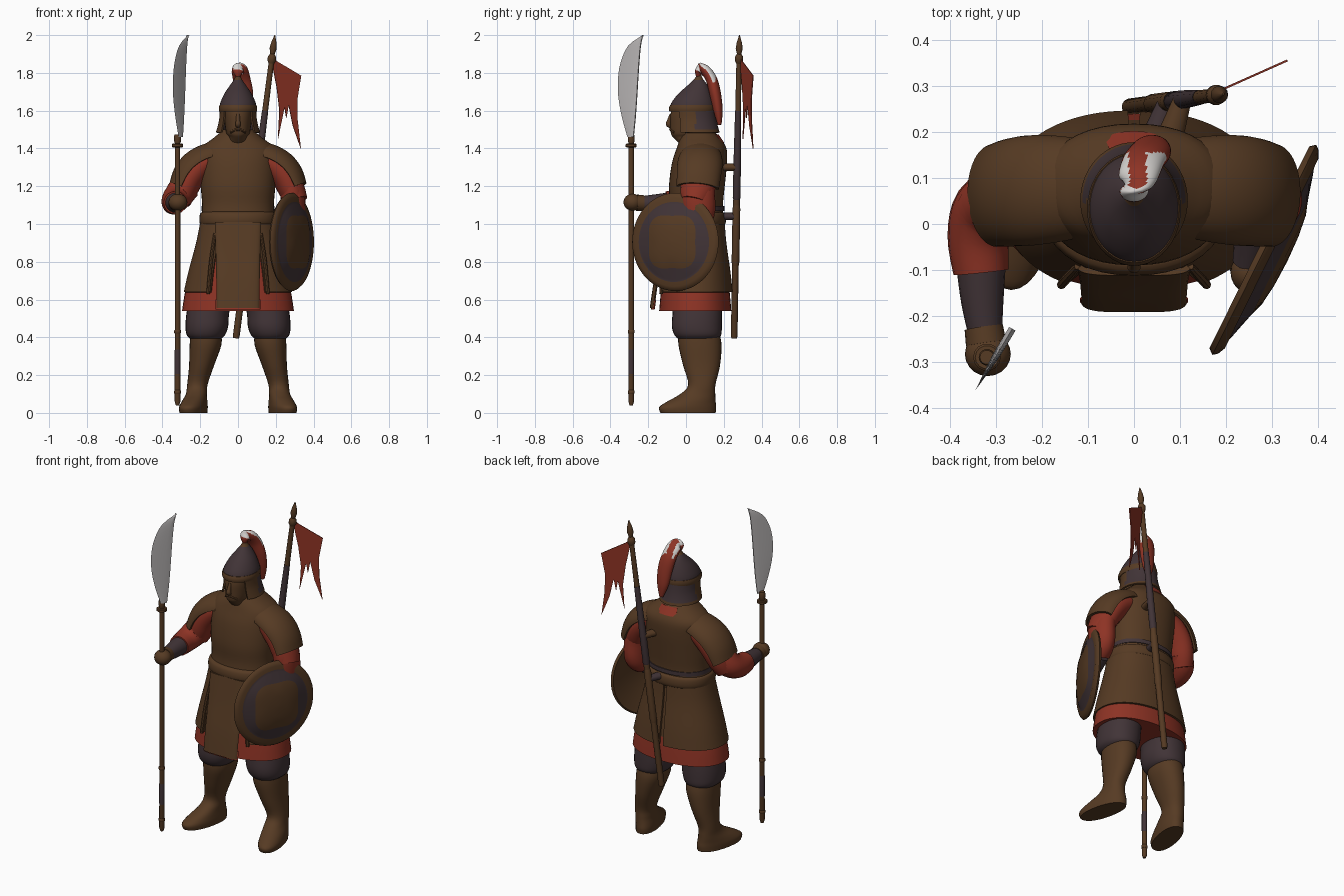
import bpy, bmesh, math
from mathutils import Vector as V

def material(name, rgb):
    m = bpy.data.materials.new(name)
    m.diffuse_color = (*rgb, 1)
    return m

BROWN = material("leather_brown", (0.093, 0.043, 0.017))
PURPLE = material("dark_purple", (0.053, 0.034, 0.038))
RED = material("cloth_red", (0.27, 0.033, 0.018))
STEEL = material("steel_grey", (0.50, 0.48, 0.48))
WHITE = material("plume_white", (0.66, 0.64, 0.62))

def finish(name, bm, mats, rule=None, thick=0, angle=40):
    bmesh.ops.recalc_face_normals(bm, faces=bm.faces)
    if thick:
        bmesh.ops.solidify(bm, geom=bm.faces[:], thickness=thick)
        bmesh.ops.recalc_face_normals(bm, faces=bm.faces)
    bm.normal_update()
    if rule:
        for f in bm.faces:
            f.material_index = rule(f.calc_center_median(), f.normal)
    me = bpy.data.meshes.new(name)
    bm.to_mesh(me)
    bm.free()
    for m in (mats if isinstance(mats, list) else [mats]):
        me.materials.append(m)
    me.shade_smooth()
    me.set_sharp_from_angle(angle=math.radians(angle))
    ob = bpy.data.objects.new(name, me)
    bpy.context.collection.objects.link(ob)
    return ob

def resample(rows, k):
    """Smooth (Catmull-Rom) interpolation of rows of numbers."""
    out = []
    for i in range(len(rows) - 1):
        a, b, c, d = rows[max(i-1, 0)], rows[i], rows[i+1], rows[min(i+2, len(rows)-1)]
        for j in range(k):
            t = j / k
            out.append([0.5*(2*q + (r-p)*t + (2*p-5*q+4*r-s)*t*t + (3*q-p-3*r+s)*t**3)
                        for p, q, r, s in zip(a, b, c, d)])
    return out + [list(rows[-1])]

def skin(name, rings, mats, closed=True, side=1, **kw):
    bm = bmesh.new()
    vs = [[bm.verts.new((p[0]*side, p[1], p[2])) for p in r] for r in rings]
    n = len(vs[0])
    for a, b in zip(vs, vs[1:]):
        for i in range(n if closed else n - 1):
            j = (i + 1) % n
            bm.faces.new((a[i], a[j], b[j], b[i]))
    if closed:
        bm.faces.new(vs[0])
        bm.faces.new(vs[-1])
    return finish(name, bm, mats, **kw)

def angles(arc, n):
    if arc:
        return [math.radians(arc[0] + (arc[1]-arc[0])*i/n) for i in range(n+1)]
    return [2*math.pi*i/n for i in range(n)]

def loft(name, rows, mats, arc=None, n=40, power=2.2, k=4, **kw):
    """Horizontal rings: (z, centre x, half width, front y, back y, skew)."""
    rings = []
    for row in resample([tuple(r) + (0,)*(6-len(r)) for r in rows], k):
        z, cx, rx, yf, yb, sk = row
        ring = []
        for a in angles(arc, n):
            c, s = math.cos(a), math.sin(a)
            y = math.copysign(abs(s)**(2/power), s)*(yb-yf)/2
            ring.append((cx + rx*math.copysign(abs(c)**(2/power), c) - sk*y, (yf+yb)/2 + y, z))
        rings.append(ring)
    return skin(name, rings, mats, closed=arc is None, **kw)

def tube(name, rows, mats, ref=(0, 1, 0), arc=None, n=20, k=4, **kw):
    """Rings along a path: (x, y, z, radius, other radius)."""
    pts = resample([tuple(r) + (r[3],)*(5-len(r)) for r in rows], k)
    rings = []
    for i, p in enumerate(pts):
        t = V(pts[min(i+1, len(pts)-1)][:3]) - V(pts[max(i-1, 0)][:3])
        u = t.cross(V(ref)).normalized()
        w = u.cross(t).normalized()
        rings.append([V(p[:3]) + u*p[3]*math.cos(a) + w*p[4]*math.sin(a) for a in angles(arc, n)])
    return skin(name, rings, mats, closed=arc is None, **kw)

def ball(name, c, r, mat):
    bm = bmesh.new()
    bmesh.ops.create_uvsphere(bm, u_segments=20, v_segments=12, radius=1)
    for v in bm.verts:
        v.co = V([c[i] + v.co[i]*r[i] for i in range(3)])
    return finish(name, bm, mat)

# Torso, belt roll and collar
loft("torso", [(0.98, 0, .20, -.10, .20), (1.09, 0, .19, -.085, .195), (1.2, 0, .197, -.09, .205),
               (1.32, 0, .20, -.075, .217), (1.40, 0, .195, -.05, .214), (1.455, 0, .13, -.03, .18),
               (1.50, 0, .075, .0, .14)], BROWN)
loft("belt", [(0.99, 0, .195, -.10, .20), (1.005, 0, .203, -.11, .21), (1.03, 0, .205, -.112, .212),
              (1.055, 0, .20, -.105, .206), (1.065, 0, .185, -.09, .19)], BROWN, k=3)
loft("back_sash", [(1.07, 0, .192, -.09, .203), (1.095, 0, .192, -.09, .203)], PURPLE, arc=(-10, 190), thick=.005, k=1)
loft("red_collar", [(1.43, 0, .12, -.02, .202), (1.475, 0, .10, -.01, .172)], RED, arc=(60, 120), thick=.008, k=1)

# Skirts: the robe is only red where it shows below and at the front slits
loft("red_robe", [(1.0, 0, .185, -.085, .185), (.8, 0, .235, -.115, .212), (.65, 0, .278, -.132, .23),
                  (.54, 0, .296, -.142, .24)], [RED, BROWN],
     rule=lambda c, m: int((c.z > .68 and c.y > .1) or c.z > .84))
loft("front_apron", [(1.01, 0, .125, -.112, -.05), (.85, 0, .12, -.14, -.07), (.7, 0, .117, -.17, -.1),
                     (.555, 0, .116, -.192, -.12)], BROWN, arc=(-165, -15), n=16, power=4, thick=.012)
loft("apron_lining", [(.6, 0, .12, -.178, -.11), (.548, 0, .12, -.186, -.118)], RED,
     arc=(-165, -15), n=16, power=4, thick=.006, k=1)
for s, tag in ((1, "left"), (-1, "right")):
    loft(tag + "_skirt_flap", [(1.01, 0, .20, -.105, .205), (.9, 0, .222, -.122, .214),
                               (.75, 0, .262, -.14, .235), (.64, 0, .287, -.152, .247)],
         BROWN, arc=(-62, 88), thick=.012, side=s)
    # Hanging strap beside the apron
    tube(tag + "_flap_edge", [(.122, -.092, .95, .008), (.143, -.115, .8, .010), (.158, -.132, .63, .010)],
         BROWN, n=8, side=s)
    # Legs
    loft(tag + "_trouser", [(.66, .13, .12, -.06, .19), (.54, .158, .113, -.07, .19), (.46, .165, .113, -.075, .19),
                            (.41, .17, .10, -.06, .185), (.385, .17, .07, -.03, .16)], PURPLE, n=28, side=s)
    loft(tag + "_boot", [(.43, .17, .08, -.04, .175), (.36, .172, .084, -.04, .188), (.25, .193, .066, -.015, .18),
                         (.15, .215, .054, .012, .156), (.10, .22, .056, -.03, .155, .05),
                         (.06, .23, .064, -.10, .157, .16), (.03, .236, .068, -.142, .16, .2),
                         (.0, .236, .066, -.135, .157, .2)], BROWN, n=28, side=s)
    # Shoulder flap
    tube(tag + "_shoulder_flap", [(.07, .08, 1.37, .075, .10), (.16, .077, 1.346, .08, .115),
                                  (.225, .073, 1.308, .082, .12), (.27, .068, 1.255, .078, .117),
                                  (.302, .062, 1.19, .066, .112)],
         BROWN, arc=(-88, 88), n=24, thick=.014, side=s)
    # Upper sleeve
    tube(tag + "_upper_sleeve", [(.10, .077, 1.355, .06, .09), (.19, .075, 1.315, .075, .10), (.25, .07, 1.25, .075, .10),
                                 (.285, .06, 1.18, .07, .09), (.31, .045, 1.12, .06, .07)], RED, side=s)

# Right arm holding the polearm
tube("right_red_sleeve", [(-.28, .06, 1.2, .07, .085), (-.32, .03, 1.145, .075), (-.338, -.03, 1.118, .068),
                          (-.333, -.105, 1.113, .06)], RED, ref=(0, 0, 1))
tube("right_forearm", [(-.333, -.09, 1.113, .054), (-.33, -.17, 1.11, .046), (-.323, -.245, 1.11, .036)],
     PURPLE, ref=(0, 0, 1))
ball("right_hand", (-.318, -.283, 1.115), (.05, .048, .045), BROWN)
tube("right_cuff", [(-.327, -.225, 1.11, .042), (-.322, -.26, 1.112, .044)], BROWN, ref=(0, 0, 1), k=1)

# Left arm behind the shield
tube("left_red_sleeve", [(.275, .062, 1.22, .06, .09), (.29, .062, 1.15, .066, .092), (.29, .065, 1.05, .064, .085),
                         (.275, .03, .985, .055)], RED)
tube("left_forearm", [(.272, .03, .99, .048), (.262, -.03, .95, .044), (.25, -.085, .92, .036)], PURPLE)
ball("left_hand", (.25, -.105, .91), (.04, .045, .045), BROWN)

# Shield: revolved about its outward normal
nrm, tan = V((.897, -.443, 0)), V((.443, .897, 0))
prof = [(.004, .052), (.06, .050), (.11, .044), (.152, .034), (.20, .018), (.212, .014), (.235, .014), (.252, .006),
        (.26, -.004), (.25, -.016), (.2, -.004), (.12, .018), (.004, .03)]
rings = []
for i, (r, h) in enumerate(prof):
    ring = []
    for a in angles(None, 56):
        q = r*(1 - .09*math.cos(4*a)*(i == 3))
        ring.append(V((.287, -.058, .905)) + tan*q*.98*math.cos(a) + V((0, 0, q*math.sin(a))) + nrm*h)
    rings.append(ring)
shield = skin("shield", rings, [BROWN, PURPLE])
for f in shield.data.polygons:
    f.material_index = int(56*3 <= f.index < 56*5)

# Head and face
loft("head", [(1.40, 0, .065, -.01, .11), (1.455, 0, .05, -.065, .11), (1.48, 0, .062, -.08, .12), (1.53, 0, .07, -.083, .13),
              (1.58, 0, .075, -.082, .135), (1.63, 0, .075, -.07, .13)], BROWN, n=28)
tube("nose", [(0, -.078, 1.58, .009), (0, -.089, 1.545, .012), (0, -.092, 1.528, .015), (0, -.08, 1.515, .010)],
     BROWN, ref=(1, 0, 0), n=10)
tube("mouth_beard", [(-.04, -.064, 1.485, .006), (0, -.080, 1.502, .009), (.04, -.064, 1.485, .006)],
     BROWN, ref=(0, 0, 1), n=8)

# Helmet
loft("helmet_dome", [(1.60, 0, .098, -.085, .152), (1.64, 0, .094, -.078, .150), (1.69, 0, .072, -.04, .135),
                     (1.735, 0, .042, .01, .115), (1.77, 0, .018, .046, .088), (1.80, 0, .008, .06, .078)],
     [PURPLE, BROWN], power=2, rule=lambda c, m: int(c.z > 1.765))
loft("helmet_band", [(1.595, 0, .099, -.088, .153), (1.612, 0, .102, -.091, .156), (1.63, 0, .098, -.084, .153)],
     BROWN, power=2, k=2)
loft("neck_guard", [(1.615, 0, .096, -.08, .153), (1.56, 0, .099, -.075, .16), (1.52, 0, .107, -.075, .168),
                    (1.485, 0, .117, -.075, .178)], [PURPLE, BROWN], arc=(-40, 220), power=2, thick=.010,
     rule=lambda c, m: int(c.z < 1.497 or c.y < .05))

# Plume: white crest line over red
tube("plume", [(0, .065, 1.78, .012), (.0, .07, 1.812, .032, .022), (.008, .10, 1.815, .043, .027),
               (.02, .135, 1.765, .046, .03), (.034, .155, 1.69, .046, .03), (.04, .17, 1.6, .036, .024),
               (.045, .178, 1.525, .012, .010)], [RED, WHITE], ref=(0, 1, 0.3), n=36, k=8,
     rule=lambda c, m: int(c.z > 1.75 and c.y < .155 and m.z > .2 and (c.y < .08 or abs(c.x - .008) > .019)))

# Polearm
PX, PY = -.32, -.29
tube("polearm_shaft", [(PX, PY, .04, .009), (PX, PY, .06, .015), (PX, PY, 1.46, .014)], BROWN, k=1, n=14)
for z, h, r, m in ((.42, .02, .018, BROWN), (.1, .02, .018, BROWN), (1.405, .02, .03, BROWN), (1.43, .045, .018, BROWN),
                   (.18, .18, .0155, PURPLE)):
    tube("shaft_ring", [(PX, PY, z, r*.85), (PX, PY, z + h*.2, r), (PX, PY, z + h*.8, r), (PX, PY, z + h, r*.85)],
         m, k=1, n=14)
edge = [(-.31, 1.46), (-.338, 1.56), (-.358, 1.67), (-.36, 1.77), (-.345, 1.86), (-.305, 1.945), (-.228, 2.0)]
spine = [(-.278, 1.46), (-.268, 1.56), (-.26, 1.67), (-.254, 1.77), (-.248, 1.86), (-.24, 1.945), (-.228, 1.999)]
rings = []
for (e, z), (b, z2) in zip(resample(edge, 3), resample(spine, 3)):
    ring = []
    for f, w in ((0, 0), (.7, .008), (1, .004), (1, -.004), (.7, -.008)):
        y = e + (b - e)*f
        ring.append((PX + .018 + (y - PY)*.6 + w*.86, y - w*.5, z + (z2 - z)*f))
    rings.append(ring)
skin("polearm_blade", rings, STEEL, angle=60)

# Banner pole on the back
def on_pole(z):
    t = (z - .4)/1.6
    return (-.01 + .205*t, .255 + .028*t, z)

def pole_part(name, spec, mat):
    tube(name, [(*on_pole(z), r) for z, r in spec], mat, k=1, n=14)

pole_part("banner_pole", [(.395, .015), (.41, .018), (1.2, .018), (1.87, .014)], BROWN)
pole_part("pole_wrap_lower", [(.78, .018), (.8, .021), (1.08, .021), (1.1, .018)], BROWN)
pole_part("pole_wrap_upper", [(1.13, .018), (1.14, .021), (1.34, .020), (1.6, .0165)], PURPLE)
pole_part("pole_finial", [(1.85, .015), (1.865, .022), (1.885, .022), (1.9, .012), (1.93, .019), (1.96, .014), (2.0, .002)], BROWN)
for z, m in ((1.04, PURPLE), (1.3, BROWN)):
    x, y, _ = on_pole(z)
    tube("pole_strap", [(x - .03, .18, z, .03, .02), (x, y, z, .02)], m, ref=(0, 0, 1), k=1, n=12)

# Swallow-tailed banner
outline = [(0, 1.885), (.2, 1.86), (1, 1.785), (.87, 1.66), (.88, 1.55), (.99, 1.40), (.72, 1.52), (.58, 1.63),
           (.5, 1.56), (.44, 1.62), (.22, 1.45), (.27, 1.6), (.18, 1.72), (.06, 1.82)]
bm = bmesh.new()
flag = bm.faces.new([bm.verts.new((.178 + .157*u, .286 + .07*u - .002, z)) for u, z in outline])
moved = bmesh.ops.extrude_face_region(bm, geom=[flag], use_keep_orig=True)["geom"]
bmesh.ops.translate(bm, vec=(-.002, .004, 0), verts=[g for g in moved if isinstance(g, bmesh.types.BMVert)])
bmesh.ops.triangulate(bm, faces=bm.faces[:])
finish("banner", bm, RED)
